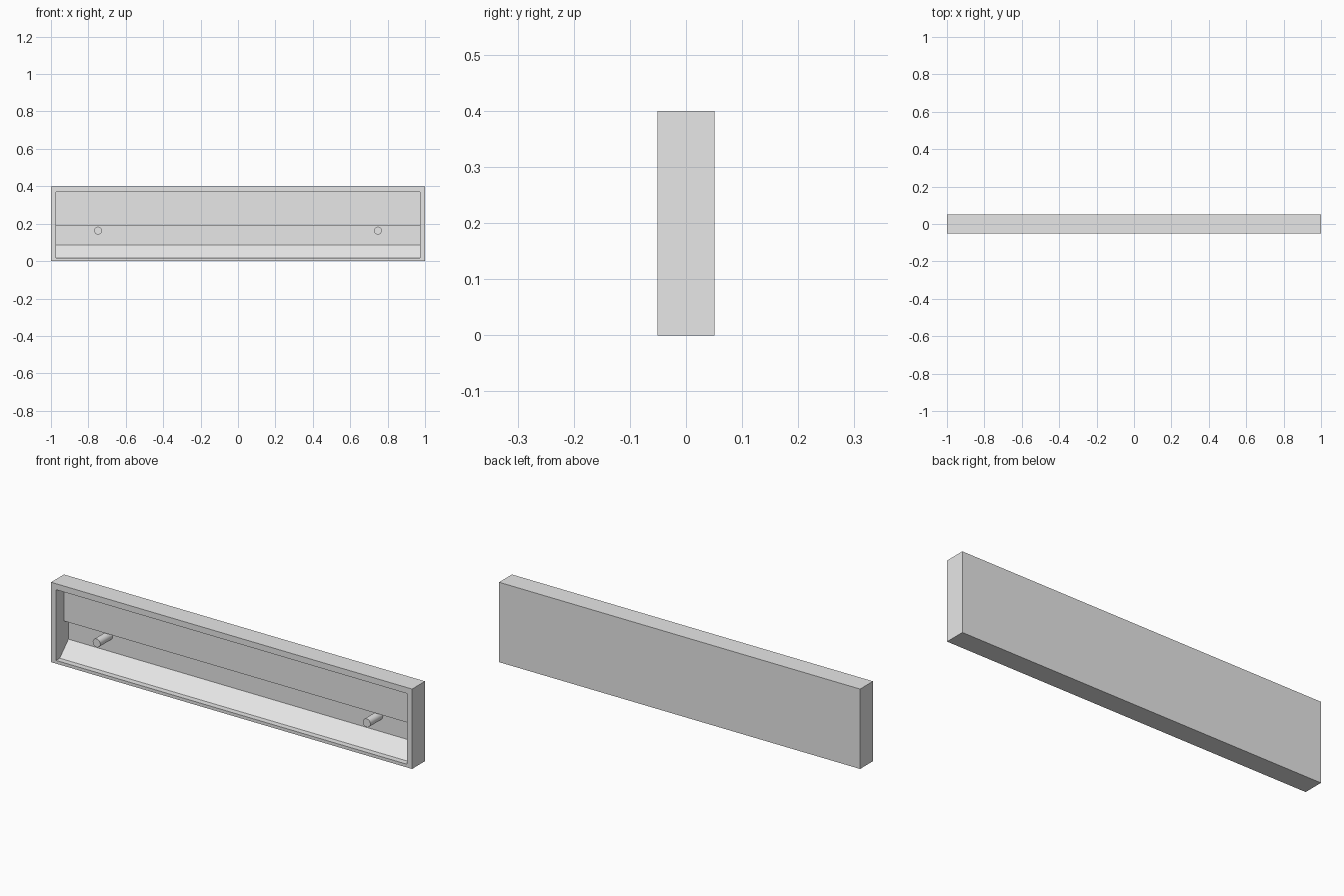
import bpy
import bmesh
from mathutils import Matrix, Vector

if "Cube" in bpy.data.objects:
    bpy.data.objects.remove(bpy.data.objects["Cube"])

HALF_LENGTH, HALF_DEPTH, HEIGHT = 1.0, 0.051, 0.4
FRONT = -HALF_DEPTH

grey = bpy.data.materials.new("plain_grey")
grey.use_nodes = True
grey.diffuse_color = (0.8, 0.8, 0.8, 1)
grey.node_tree.nodes["Principled BSDF"].inputs["Base Color"].default_value = grey.diffuse_color


def add_object(name, bm):
    bmesh.ops.recalc_face_normals(bm, faces=bm.faces)
    mesh = bpy.data.meshes.new(name)
    bm.to_mesh(mesh)
    bm.free()
    mesh.materials.append(grey)
    obj = bpy.data.objects.new(name, mesh)
    bpy.context.collection.objects.link(obj)
    return obj


def extrude_profile(name, profile, half_width):
    """Extrude a (y, z) outline along x, symmetric about the centre."""
    bm = bmesh.new()
    face = bm.faces.new([bm.verts.new((-half_width, y, z)) for y, z in profile])
    result = bmesh.ops.extrude_face_region(bm, geom=[face])
    moved = [v for v in result["geom"] if isinstance(v, bmesh.types.BMVert)]
    bmesh.ops.translate(bm, verts=moved, vec=(2 * half_width, 0, 0))
    return add_object(name, bm)


# Outer housing
housing = extrude_profile("housing", [
    (FRONT, 0), (HALF_DEPTH, 0), (HALF_DEPTH, HEIGHT), (FRONT, HEIGHT)], HALF_LENGTH)

# Cavity: sill, sloping floor, deep lower back, shallow upper back
STEP, BACK = FRONT + 0.062, FRONT + 0.098
cavity = extrude_profile("cavity_cutter", [
    (FRONT - 0.05, 0.016), (FRONT + 0.029, 0.016), (BACK, 0.085),
    (BACK, 0.19), (STEP, 0.19), (STEP, 0.37), (FRONT - 0.05, 0.37)], 0.972)
cavity.hide_render = True

cut = housing.modifiers.new("cavity", "BOOLEAN")
cut.operation = "DIFFERENCE"
cut.solver = "EXACT"
cut.object = cavity
bpy.context.view_layer.objects.active = housing
housing.select_set(True)
bpy.ops.object.modifier_apply(modifier=cut.name)
bpy.data.objects.remove(cavity)
housing.select_set(False)

# Round mounting pegs, from the back panel to the front plane
for side, x in (("left", 0.748), ("right", -0.748)):
    bm = bmesh.new()
    bmesh.ops.create_cone(bm, cap_ends=True, segments=32, radius1=0.021,
                          radius2=0.021, depth=BACK - FRONT,
                          matrix=Matrix.Rotation(1.5708, 4, "X"))
    peg = add_object(side + "_peg", bm)
    peg.location = Vector((x, (FRONT + BACK) / 2, 0.163))
    bpy.context.view_layer.objects.active = peg
    peg.select_set(True)
    bpy.ops.object.shade_smooth_by_angle()
    peg.select_set(False)
